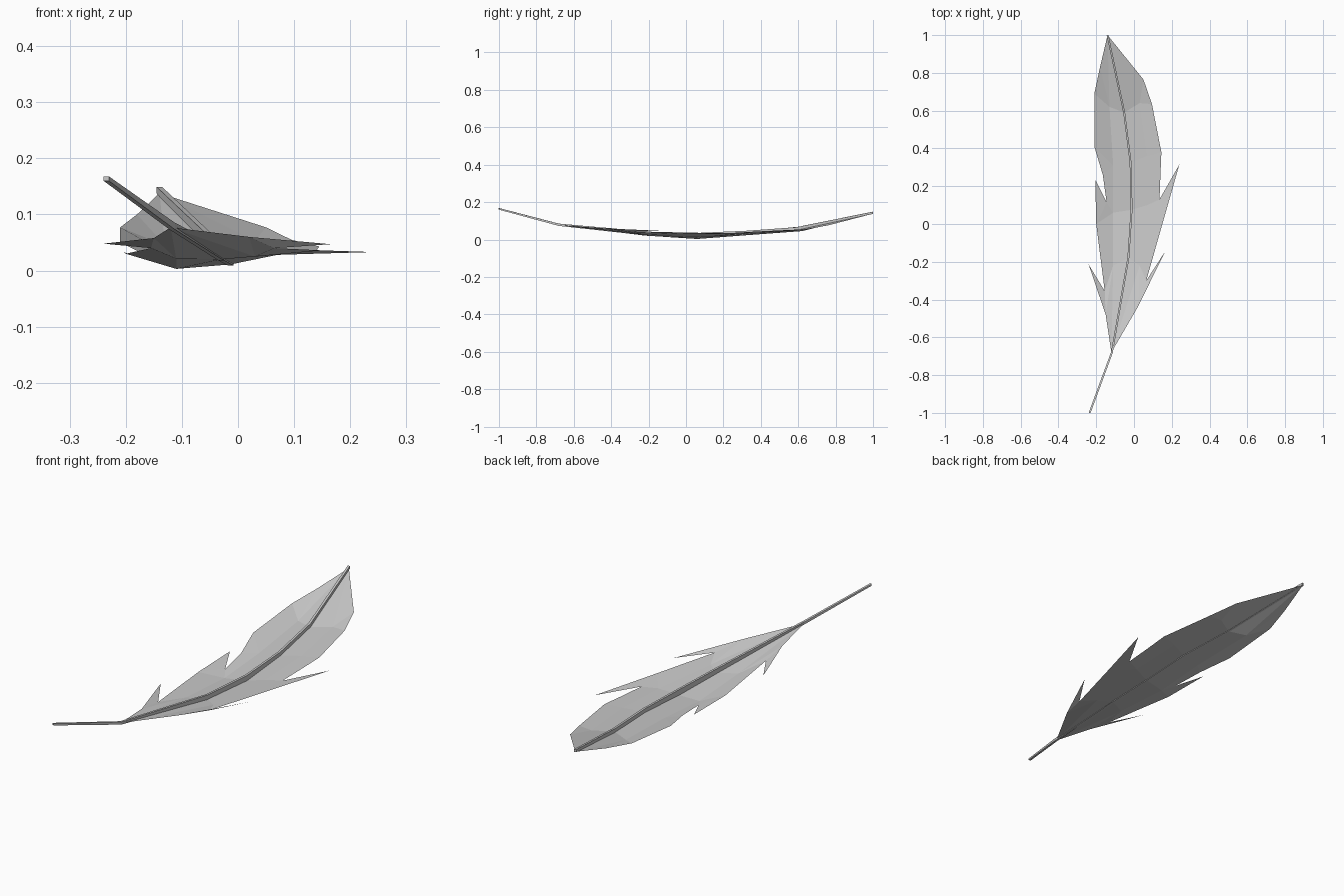
import bpy, bmesh
from mathutils import Vector

if "Cube" in bpy.data.objects:
    bpy.data.objects.remove(bpy.data.objects["Cube"], do_unlink=True)

grey = bpy.data.materials.new("feather grey")
grey.use_nodes = True
colour = (0.6, 0.6, 0.6, 1)
grey.diffuse_color = colour
grey.node_tree.nodes["Principled BSDF"].inputs["Base Color"].default_value = colour


def finish(bm, name):
    mesh = bpy.data.meshes.new(name)
    bm.to_mesh(mesh)
    bm.free()
    mesh.materials.append(grey)
    obj = bpy.data.objects.new(name, mesh)
    bpy.context.collection.objects.link(obj)
    return obj


# Centre line of the vane, root to tip
spine = [(-.12, -.68, .077), (-.03, -.18, .02), (-.013, .075, .011),
         (-.018, .325, .03), (-.052, .59, .05), (-.14, 1, .138)]

# Each half: middle column, then the outer edge with its two split barbs
left_mid = [(-.11, -.22, .021), (-.11, .06, .003), (-.11, .31, .022), (-.13, .62, .045)]
left_edge = [(-.15, -.48, .058), (-.24, -.215, .048), (-.155, -.355, .04),
             (-.2, 0, .03), (-.205, .235, .033), (-.145, .115, .015),
             (-.165, .26, .028), (-.21, .41, .05), (-.21, .69, .077), (-.18, .83, .1)]
right_mid = [(.03, -.22, .025), (.07, .1, .028), (.07, .36, .038), (.03, .64, .053)]
right_edge = [(.02, -.44, .06), (.165, -.145, .047), (.065, -.3, .04),
              (.15, 0, .036), (.24, .315, .033), (.135, .13, .03),
              (.14, .26, .036), (.145, .38, .043), (.095, .635, .055), (.05, .765, .077)]

# Vane: both halves share the spine and the same face layout
bm = bmesh.new()
s = [bm.verts.new(p) for p in spine]
for mid, edge in ((left_mid, left_edge), (right_mid, right_edge)):
    m = [bm.verts.new(p) for p in mid]
    e = [bm.verts.new(p) for p in edge]
    faces = [(s[0], s[1], m[0]), (s[0], m[0], e[0]), (s[4], s[5], m[3]),
             (m[3], s[5], e[9]), (m[3], e[9], e[8])]
    faces += [(s[i + 1], s[i + 2], m[i + 1], m[i]) for i in range(3)]
    faces += [(e[0], e[2], e[1]), (e[0], m[0], e[2]), (m[0], m[1], e[3], e[2]),
              (e[3], e[5], e[4]), (m[1], e[5], e[3]), (m[1], m[2], e[6], e[5]),
              (m[2], e[7], e[6]), (m[2], m[3], e[8], e[7])]
    for f in faces:
        bm.faces.new(f)
for f in bm.faces:
    f.normal_update()
    if f.normal.z < 0:
        f.normal_flip()
finish(bm, "vane")

# Quill: a four-sided shaft along the spine, thickest in the middle
tops = [(-.235, -1, .168), (-.117, -.68, .085), (-.03, -.18, .041), (-.013, .075, .036),
        (-.018, .325, .047), (-.052, .59, .066), (-.14, 1, .149)]
heights = [.008, .012, .023, .027, .02, .018, .012]
bm = bmesh.new()
rings = []
for i, (p, h) in enumerate(zip(tops, heights)):
    p = Vector(p)
    along = Vector(tops[min(i + 1, 6)]) - Vector(tops[max(i - 1, 0)])
    side = along.cross(Vector((0, 0, 1))).normalized() * .005
    down = Vector((0, 0, -h))
    rings.append([bm.verts.new(q) for q in (p - side, p + side, p + side + down, p - side + down)])
for a, b in zip(rings, rings[1:]):
    for k in range(4):
        n = (k + 1) % 4
        bm.faces.new((a[k], a[n], b[n], b[k]))
bm.faces.new(rings[0])
bm.faces.new(rings[-1])
bmesh.ops.recalc_face_normals(bm, faces=bm.faces)
finish(bm, "quill")
